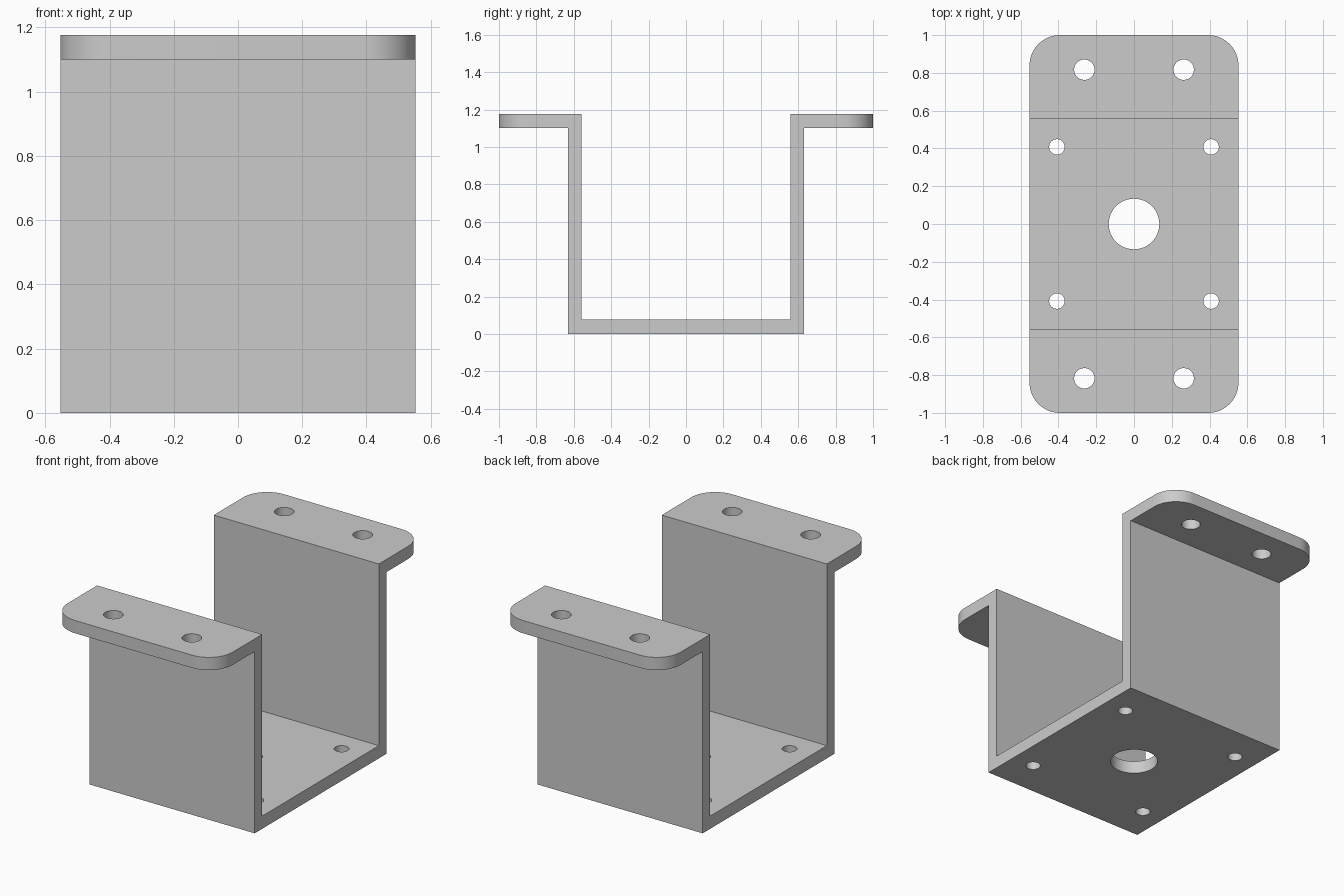
import bpy, bmesh, math

cube = bpy.data.objects.get("Cube")
if cube:
    bpy.data.objects.remove(cube, do_unlink=True)

HALF_WIDTH = 0.553
HEIGHT = 1.177
SHEET = 0.077
WALL_OUT, WALL_IN = 0.63, 0.558
CORNER = 0.16

# Plain grey metal
grey = bpy.data.materials.new("grey metal")
grey.use_nodes = True
colour = (0.6, 0.6, 0.6, 1)
grey.diffuse_color = colour
grey.node_tree.nodes["Principled BSDF"].inputs["Base Color"].default_value = colour

# Bent sheet: half profile in (y, z), mirrored and extruded across x
half = [(WALL_OUT, 0), (WALL_OUT, HEIGHT - SHEET), (1, HEIGHT - SHEET),
        (1, HEIGHT), (WALL_IN, HEIGHT), (WALL_IN, SHEET)]
profile = half + [(-y, z) for y, z in reversed(half)]

bm = bmesh.new()
face = bm.faces.new([bm.verts.new((-HALF_WIDTH, y, z)) for y, z in profile])
ext = bmesh.ops.extrude_face_region(bm, geom=[face])
moved = [g for g in ext["geom"] if isinstance(g, bmesh.types.BMVert)]
bmesh.ops.translate(bm, verts=moved, vec=(2 * HALF_WIDTH, 0, 0))
bmesh.ops.recalc_face_normals(bm, faces=bm.faces)

# Rounded flange corners
corners = [e for e in bm.edges
           if all(abs(abs(v.co.y) - 1) < 1e-4 for v in e.verts)
           and abs(e.verts[0].co.z - e.verts[1].co.z) > 0.01]
bmesh.ops.bevel(bm, geom=corners, offset=CORNER, segments=12,
                profile=0.5, affect='EDGES')
mesh = bpy.data.meshes.new("bracket")
bm.to_mesh(mesh)
bm.free()
mesh.materials.append(grey)
bracket = bpy.data.objects.new("bracket", mesh)
bpy.context.collection.objects.link(bracket)


def drill(x, y, z, radius):
    """Cut a round vertical hole through the sheet at height z."""
    bpy.ops.mesh.primitive_cylinder_add(vertices=48, radius=radius,
                                        depth=4 * SHEET, location=(x, y, z))
    cutter = bpy.context.object
    cutter.name = "hole_cutter"
    cutter.hide_render = True
    cutter.data.materials.append(grey)
    mod = bracket.modifiers.new("hole", 'BOOLEAN')
    mod.operation = 'DIFFERENCE'
    mod.solver = 'EXACT'
    mod.object = cutter
    bpy.context.view_layer.objects.active = bracket
    bpy.ops.object.modifier_apply(modifier=mod.name)
    bpy.data.objects.remove(cutter, do_unlink=True)


# Centre hole, four floor holes and four flange holes
drill(0, 0, SHEET / 2, 0.134)
for sx in (-1, 1):
    for sy in (-1, 1):
        drill(sx * 0.408, sy * 0.408, SHEET / 2, 0.041)
        drill(sx * 0.263, sy * 0.817, HEIGHT - SHEET / 2, 0.054)

# Smooth round walls, crisp edges
bpy.ops.object.select_all(action='DESELECT')
bracket.select_set(True)
bpy.context.view_layer.objects.active = bracket
bpy.ops.object.shade_smooth_by_angle(angle=math.radians(30))
